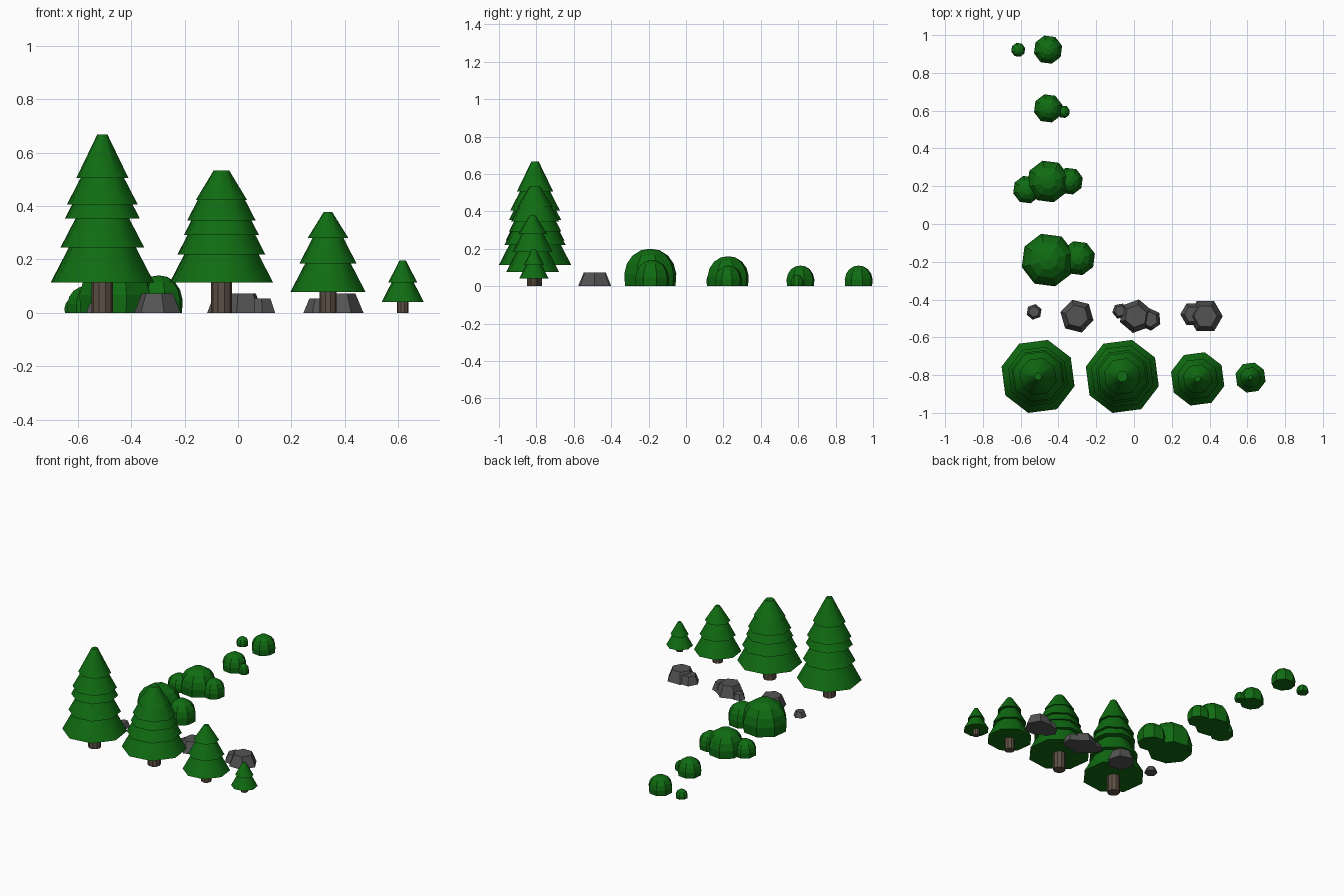
import bpy, bmesh
from math import sin, cos, pi, radians

if "Cube" in bpy.data.objects:
    bpy.data.objects.remove(bpy.data.objects["Cube"])


def material(name, rgb):
    m = bpy.data.materials.new(name)
    m.diffuse_color = (*rgb, 1)
    m.use_nodes = True
    m.node_tree.nodes["Principled BSDF"].inputs["Base Color"].default_value = m.diffuse_color
    return m


GREEN = material("foliage", (0.005, 0.15, 0.006))
BARK = material("bark", (0.11, 0.08, 0.058))
STONE = material("stone", (0.088, 0.088, 0.09))


def stack(bm, x, y, profile, sides, turn=0):
    """Closed faceted solid of revolution from (radius, height) pairs."""
    rings = []
    for r, z in profile:
        rings.append([bm.verts.new((x + r * cos(radians(turn) + 2 * pi * i / sides),
                                    y + r * sin(radians(turn) + 2 * pi * i / sides), z))
                      for i in range(sides)])
    for a, b in zip(rings, rings[1:]):
        for i in range(sides):
            j = (i + 1) % sides
            bm.faces.new((a[i], a[j], b[j], b[i]))
    bm.faces.new(rings[0][::-1])
    bm.faces.new(rings[-1])


def finish(bm, name, mat, smooth=False):
    me = bpy.data.meshes.new(name)
    bm.to_mesh(me)
    bm.free()
    me.materials.append(mat)
    if smooth:
        me.shade_smooth()
        me.set_sharp_from_angle(angle=radians(55))
    bpy.context.collection.objects.link(bpy.data.objects.new(name, me))


def tree(name, x, y, trunk_r, layers, top_r, top_z):
    bm = bmesh.new()
    stack(bm, x, y, [(trunk_r, 0), (trunk_r, layers[0][1] + 0.02)], 10)
    finish(bm, name + "_trunk", BARK)
    # each skirt tapers into the one above it
    bm = bmesh.new()
    for i, (r, z) in enumerate(layers):
        if i + 1 < len(layers):
            z2 = layers[i + 1][1]
            stack(bm, x, y, [(r, z), (r - 0.54 * (z2 - z), z2 + 0.001)], 8, 30)
        else:
            stack(bm, x, y, [(r, z), (top_r, top_z)], 8, 30)
    finish(bm, name + "_foliage", GREEN, True)


def rock(name, lumps):
    bm = bmesh.new()
    for x, y, r, h, turn in lumps:
        stack(bm, x, y, [(r, 0), (r * 0.67, h)], 6, turn)
    finish(bm, name, STONE)


def bush(name, lumps):
    bm = bmesh.new()
    for x, y, r, h in lumps:
        dome = [(0.97, 0), (1, 0.33), (0.9, 0.6), (0.68, 0.82), (0.36, 0.96), (0.02, 1)]
        stack(bm, x, y, [(r * a, h * b) for a, b in dome], 8, 15)
    finish(bm, name, GREEN)


# Row of pines, tall to small
tree("tall_pine", -0.508, -0.807, 0.04,
     [(0.2, 0.114), (0.162, 0.245), (0.145, 0.353), (0.137, 0.406), (0.101, 0.505)], 0.02, 0.667)
tree("wide_pine", -0.062, -0.807, 0.04,
     [(0.2, 0.114), (0.17, 0.219), (0.145, 0.292), (0.133, 0.345), (0.099, 0.423)], 0.03, 0.533)
tree("medium_pine", 0.337, -0.82, 0.032,
     [(0.146, 0.077), (0.111, 0.184), (0.079, 0.28)], 0.016, 0.378)
tree("small_pine", 0.617, -0.813, 0.021, [(0.082, 0.04), (0.056, 0.114)], 0.012, 0.196)

# Row of rocks
rock("pebble", [(-0.529, -0.465, 0.042, 0.035, 20)])
rock("single_rock", [(-0.302, -0.488, 0.09, 0.072, 46)])
rock("triple_rock", [(0.01, -0.488, 0.09, 0.072, 20),
                     (-0.074, -0.461, 0.042, 0.035, 10),
                     (0.085, -0.505, 0.06, 0.053, 35)])
rock("double_rock", [(0.378, -0.488, 0.092, 0.072, 0),
                     (0.312, -0.478, 0.067, 0.053, 0)])

# Column of bushes
bush("large_bush", [(-0.455, -0.191, 0.144, 0.2), (-0.297, -0.181, 0.093, 0.14)])
bush("triple_bush", [(-0.455, 0.225, 0.114, 0.16), (-0.567, 0.182, 0.075, 0.1),
                     (-0.342, 0.227, 0.073, 0.11)])
bush("round_bush", [(-0.455, 0.612, 0.077, 0.11), (-0.373, 0.594, 0.034, 0.06)])
bush("small_bush", [(-0.455, 0.923, 0.077, 0.11), (-0.613, 0.922, 0.038, 0.055)])
